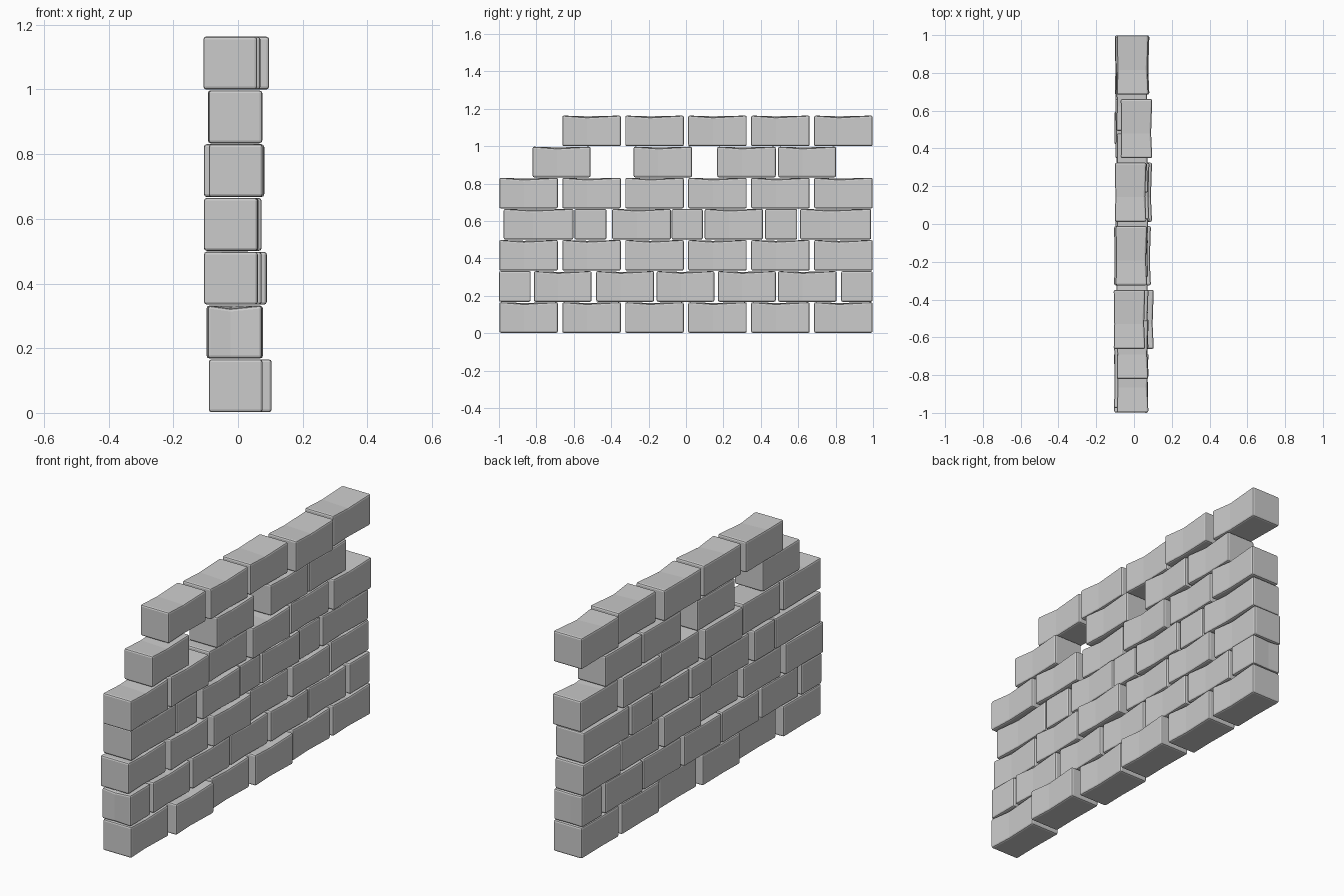
import bpy, bmesh
from mathutils import Vector

if "Cube" in bpy.data.objects:
    bpy.data.objects.remove(bpy.data.objects["Cube"])

H, W, L, PITCH = 0.164, 0.167, 0.313, 0.1663


def brick(name, y0, y1, row, x, turned=False):
    """Worn brick: a block lofted through three sections, the middle one slightly sunken."""
    length, width = (W, y1 - y0) if turned else (y1 - y0, W)
    bm = bmesh.new()
    rings = []
    for t, dx, dz in ((-0.5, 0, 0), (-0.08, 0.006, 0.010), (0.5, 0, 0)):
        w = width / 2
        pts = ((-w + dx * 0.5, 0), (w - dx, 0), (w - dx, H - dz), (-w + dx * 0.5, H - dz * 0.4))
        ring = []
        for px, pz in pts:
            co = Vector((px, t * length, pz))
            if turned:
                co = Vector((co.y, -co.x, co.z))
            ring.append(bm.verts.new(co))
        rings.append(ring)
    for a, b in zip(rings, rings[1:]):
        for i in range(4):
            j = (i + 1) % 4
            bm.faces.new((a[i], a[j], b[j], b[i]))
    bm.faces.new(rings[0])
    bm.faces.new(rings[-1])
    bmesh.ops.recalc_face_normals(bm, faces=bm.faces)
    me = bpy.data.meshes.new(name)
    bm.to_mesh(me)
    bm.free()
    ob = bpy.data.objects.new(name, me)
    ob.location = (x, (y0 + y1) / 2, row * PITCH + 0.002)
    bpy.context.collection.objects.link(ob)
    # softened brick edges
    bev = ob.modifiers.new("worn_edges", 'BEVEL')
    bev.width = 0.009
    bev.segments = 2
    bev.limit_method = 'ANGLE'
    bev.angle_limit = 0.7


# full courses of six bricks; the top course misses its first brick
courses = {
    0: (-.007, .021, -.007, .012, -.007, -.007),
    2: (-.022, -.010, .006, -.018, -.007, -.018),
    4: (-.007, -.007, -.022, -.002, -.015, -.002),
    6: (None, -.024, -.014, -.018, .013, -.007),
}
for row, shifts in courses.items():
    for i, x in enumerate(shifts):
        if x is not None:
            y = -0.998 + i * 0.3366
            brick(f"course_{row}_brick_{i}", y, y + L, row, x)

# offset courses: (start, end, sideways shift, short brick turned across the wall)
offset_courses = {
    1: ((-1.0, -.83, -.010, True), (-.813, -.505, -.006, False), (-.48, -.17, -.010, False),
        (-.157, .152, -.014, False), (.17, .48, -.008, False), (.492, .805, -.012, False),
        (.828, .998, -.010, True)),
    3: ((-.975, -.602, -.022, False), (-.597, -.425, -.020, True), (-.395, -.08, -.010, False),
        (-.077, .09, -.015, True), (.10, .412, -.010, False), (.422, .595, -.020, True),
        (.61, .99, -.015, False)),
    5: ((-.82, -.51, -.008, False), (-.28, .033, -.008, False),
        (.167, .48, -.008, False), (.493, .803, -.010, False)),
}
for row, bricks in offset_courses.items():
    for i, (a, b, x, turned) in enumerate(bricks):
        brick(f"course_{row}_brick_{i}", a, b, row, x, turned)
